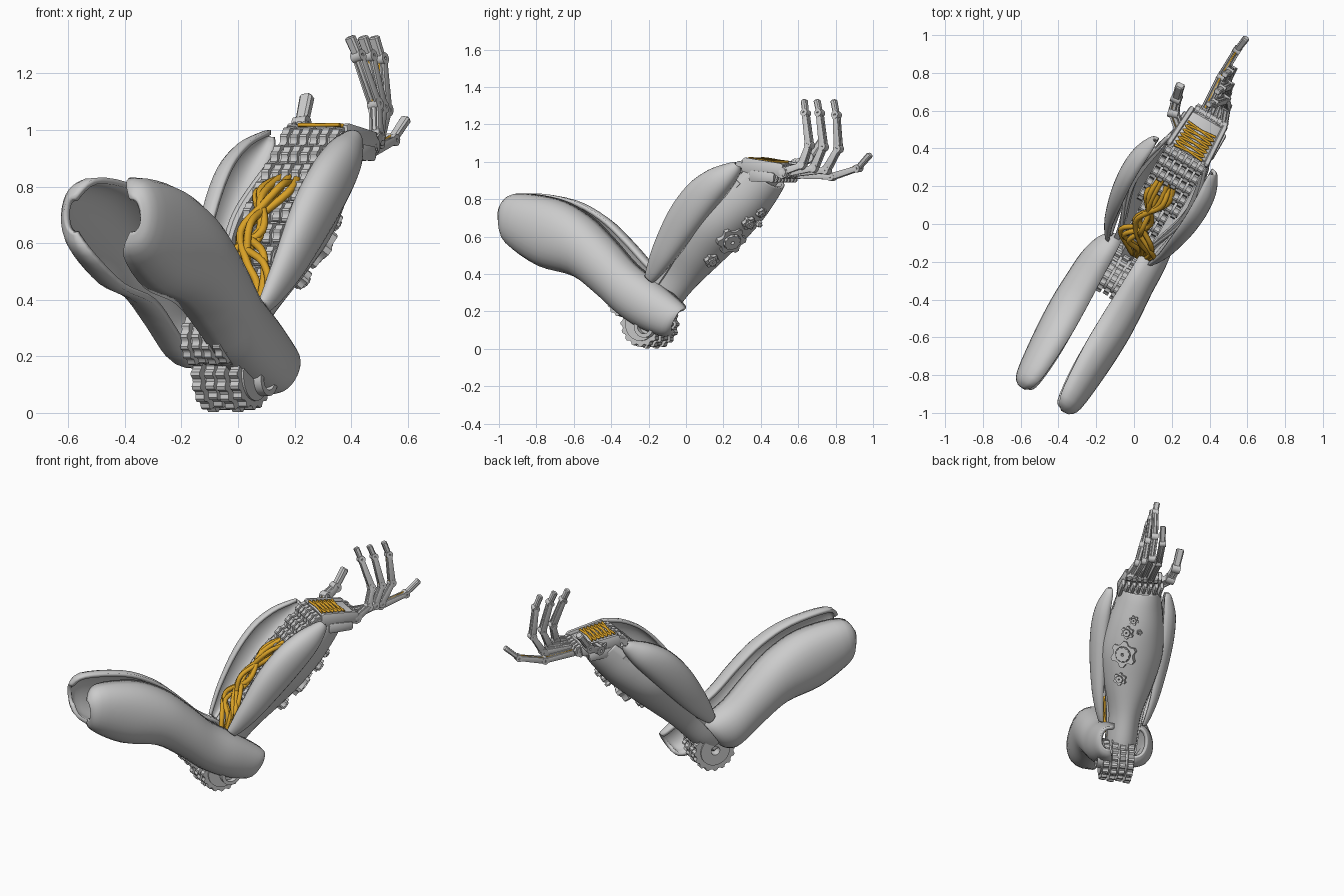
import bpy, math, random
from mathutils import Vector

if "Cube" in bpy.data.objects:
    bpy.data.objects.remove(bpy.data.objects["Cube"])
random.seed(3)

D = Vector((.5, .866, 0))        # forward direction of the arm
S = Vector((.866, -.5, 0))       # sideways direction
Z = Vector((0, 0, 1))
O = Vector((.043, -.025, 0))
orange = bpy.data.materials.new("cable_orange")
orange.diffuse_color = (.7, .36, .02, 1)
orange.use_nodes = True
orange.node_tree.nodes["Principled BSDF"].inputs["Base Color"].default_value = orange.diffuse_color


def L(w, u, z):                  # arm frame: side, forward, up
    return O + S * w + D * u + Z * z


def P(t, n, w=0):                # forearm frame: along, above, side
    return L(w, -.18 + .665 * t - .747 * n, .13 + .747 * t + .665 * n)


NO = P(0, 1) - P(0, 0)


def spline(rows, k):             # smooth in-between rows of numbers
    out = []
    for i in range(len(rows) - 1):
        a, b, c, d = (rows[max(0, min(len(rows) - 1, i + j))] for j in (-1, 0, 1, 2))
        for s in range(k):
            f = s / k
            out.append([.5 * (2 * q + (r - p) * f + (2 * p - 5 * q + 4 * r - e) * f * f
                              + (3 * q - p - 3 * r + e) * f ** 3)
                        for p, q, r, e in zip(a, b, c, d)])
    return out + [list(rows[-1])]


def loft(name, rows, wrap_rows=False, wrap_cols=False, caps=False, thick=0, angle=35):
    m, k = len(rows), len(rows[0])
    faces = [(i * k + j, i * k + (j + 1) % k, (i + 1) % m * k + (j + 1) % k, (i + 1) % m * k + j)
             for i in range(m if wrap_rows else m - 1) for j in range(k if wrap_cols else k - 1)]
    if caps:
        faces += [tuple(range(k))[::-1], tuple(range((m - 1) * k, m * k))]
    me = bpy.data.meshes.new(name)
    me.from_pydata([v for r in rows for v in r], [], faces)
    ob = bpy.data.objects.new(name, me)
    bpy.context.collection.objects.link(ob)
    bpy.ops.object.select_all(action='DESELECT')
    ob.select_set(True)
    bpy.context.view_layer.objects.active = ob
    bpy.ops.object.mode_set(mode='EDIT')
    bpy.ops.mesh.select_all(action='SELECT')
    bpy.ops.mesh.normals_make_consistent(inside=False)
    bpy.ops.object.mode_set(mode='OBJECT')
    bpy.ops.object.shade_smooth_by_angle(angle=math.radians(angle))
    if thick:
        mod = ob.modifiers.new("thickness", 'SOLIDIFY')
        mod.thickness, mod.offset = thick, 0
    return ob


def gear(name, c, axis, r, width, teeth=14, hole=.55, depth=.14):
    axis = axis.normalized()
    a = axis.orthogonal().normalized()
    b = axis.cross(a)
    rows = []
    for i in range(teeth * 4):
        ro = r if i % 4 < 2 else r * (1 - depth)
        g = math.tau * i / (teeth * 4)
        e = a * math.cos(g) + b * math.sin(g)
        rows.append([c + e * q + axis * h for q, h in
                     ((ro, -width / 2), (ro, width / 2), (r * hole, width / 2), (r * hole, -width / 2))])
    loft(name, rows, True, True)


def gear_row(name, c, r, half, count, teeth=14, depth=.09):
    for i in range(count):
        w = -half + 2 * half * (i + .5) / count
        gear(f"{name}_{i}", c + S * w, S, r * (1 - .06 * (i % 2)), 1.4 * half / count, teeth, .6, depth)
    gear(name + "_axle", c, S, r * .7, half * 2, 8, .3, 0)


def block(name, p0, p1, w0, w1, h0, h1):   # tapered bar with chamfered edges
    d = (p1 - p0).normalized()
    s = (S - d * S.dot(d)).normalized()
    up = s.cross(d)
    sec = [(1, .55), (.65, 1), (-.65, 1), (-1, .55), (-1, -.55), (-.65, -1), (.65, -1), (1, -.55)]
    rows = [[p0.lerp(p1, f) + s * x * (w0 + (w1 - w0) * f) * q / 2 + up * y * (h0 + (h1 - h0) * f) * q / 2
             for x, y in sec] for f, q in ((0, .75), (.06, 1), (.94, 1), (1, .75))]
    loft(name, rows, False, True, True, angle=25)


def cable(name, pts, r):
    cu = bpy.data.curves.new(name, 'CURVE')
    cu.dimensions, cu.bevel_depth, cu.bevel_resolution, cu.use_fill_caps = '3D', r, 2, True
    sp = cu.splines.new('POLY')
    fine = spline(pts, 6)
    sp.points.add(len(fine) - 1)
    for q, v in zip(sp.points, fine):
        q.co = (*v, 1)
    sp.use_smooth = True
    ob = bpy.data.objects.new(name, cu)
    cu.materials.append(orange)
    bpy.context.collection.objects.link(ob)


def cup(top, bot, w0, w1, frame, side):    # one hollow cross-section bulging outwards
    row = []
    for i in range(15):
        a = -math.pi / 2 + math.pi * i / 14
        f = .5 + .5 * math.sin(a)
        w = w0 + (w1 - w0) * max(0, math.cos(a)) ** .65
        row.append(frame([b + (t - b) * f for t, b in zip(top, bot)], w * side))
    return row


# upper arm: pair of big shells; top u,z / bottom u,z / inner and outer side
UP = [(-1.04, .755, -1.03, .64, .11, .15), (-.97, .82, -1.0, .56, .065, .185), (-.72, .79, -.82, .45, .045, .21),
      (-.53, .70, -.60, .395, .045, .22), (-.38, .575, -.44, .29, .05, .215), (-.24, .44, -.30, .18, .055, .205),
      (-.09, .34, -.17, .11, .06, .2), (.05, .24, -.04, .075, .08, .18), (.08, .21, .01, .1, .1, .16)]
UP_LEFT = UP[:6] + [(-.13, .37, -.24, .17, .06, .18), (-.1, .33, -.2, .19, .07, .15)]
# forearm: pair of side panels; along / top / bottom / inner and outer side
FORE = [(.22, .145, .1, .12, .14), (.28, .165, .085, .13, .165), (.4, .2, .07, .145, .2), (.6, .24, .06, .155, .235),
        (.78, .24, .055, .165, .25), (.92, .2, .055, .165, .24), (1.02, .14, .07, .16, .205), (1.05, .115, .09, .165, .185)]
for side, tag, up in ((1, "right", UP), (-1, "left", UP_LEFT)):
    loft("upper_arm_shell_" + tag, [cup(r[:2], r[2:4], r[4], r[5], lambda q, w: L(w, *q), side)
                                    for r in spline(up, 4)], thick=.022, angle=50)
    loft("forearm_panel_" + tag, [cup((r[0], r[1]), (r[0], r[2]), r[3], r[4], lambda q, w: P(*q, w), side)
                                  for r in spline(FORE, 4)], thick=.018, angle=50)
    # slim rail along each hull rim
    loft("forearm_rail_" + tag, [[P(t, n + y, side * (w + x)) for x, y in
                                  ((-.015, -.02), (.015, -.02), (.015, .02), (-.015, .02))]
                                 for t, n, w in spline([(.05, .08, .08), (.3, .09, .1), (.65, .08, .165),
                                                        (.98, .05, .135)], 6)], False, True, True)

# forearm hull: along / half width / bottom / rim
HULL = [(.03, .07, -.03, .08), (.12, .085, -.045, .1), (.3, .095, -.05, .11), (.5, .15, -.075, .11), (.68, .18, -.1, .1),
        (.85, .165, -.115, .085), (1.0, .135, -.11, .07), (1.07, .12, -.1, .06)]


def hull_point(t, hw, bot, rim, a):
    return P(t, rim - (rim - bot) * math.sin(a) ** .8, hw * math.cos(a))


loft("forearm_hull", [[hull_point(*r, max(0, math.pi * i / 20 - 1e-9)) for i in range(21)] for r in spline(HULL, 5)],
     thick=.016, angle=50)

# studs and gears on the underside of the hull
for i, (t, w, n, r, teeth) in enumerate([(.69, .075, -.095, .082, 6), (.53, .075, -.075, .04, 6), (.83, .07, -.112, .04, 6),
                                         (.91, .04, -.115, .03, 6), (.84, .0, -.125, .018, 5)]):
    ax = S * (w * 7) - NO
    gear(f"underside_gear_{i}", P(t, n, w), ax, r, .035, teeth, .6, .22)
    gear(f"underside_hub_{i}", P(t, n, w) + ax.normalized() * .008, ax, r * .58, .04, 10, .2, .12)

# elbow and upper-arm joint gears
gear_row("elbow_gears", L(.03, -.18, .135), .132, .1, 4, 16)
gear_row("upper_joint_gears", L(.025, -.31, .26), .095, .085, 4, 14)
block("elbow_link", L(.02, -.32, .26), L(.02, -.15, .15), .16, .16, .09, .1)
gear("elbow_cap_ring", L(.14, -.14, .12), S, .06, .04, 12, .65, 0)
block("forearm_core", P(.0, .03), P(.95, 0), .08, .14, .08, .08)

# rows of gears along the open top of the forearm
for i, t in enumerate((.36, .46, .56, .66, .76, .85, .94, 1.03)):
    gear_row(f"forearm_gears_{i}", P(t, .065 + .04 * math.sin(t * 2.6), .01), .058,
             .08 if i < 3 else .12, 4 if i < 3 else 6, 10)

# main cable bundle
for i in range(7):
    s = i / 6 * 2 - 1
    j = lambda q: random.uniform(-q, q)
    pts = [P(.14, .07, .05 + s * .03), P(.26 + j(.03), .14, .06 + s * .07), P(.38 + j(.03), .18 + j(.02), s * .1 + j(.02)),
           P(.52 + j(.04), .2 + j(.03), -.02 - s * .06 + j(.03)), P(.68 + j(.04), .18 + j(.02), s * .06 - .01),
           P(.8 + j(.05), .12, -.02 + s * .05)]
    cable(f"forearm_cable_{i}", pts, .014)

# wrist and palm
block("wrist", P(.95, 0), L(.01, .56, .95), .2, .21, .1, .09)
block("palm", L(.01, .46, .98), L(.01, .68, .95), .23, .2, .07, .07)
for i in range(8):
    w = -.11 + .24 * i / 7
    block(f"wrist_fin_{i}", L(w, .5, .925), L(w, .65, .915), .024, .024, .06, .05)
for sgn in (1, -1):
    block(f"palm_edge_{sgn}", L(.01 + sgn * .115, .45, .985), L(.01 + sgn * .1, .69, .955), .03, .03, .08, .07)
gear_row("knuckle_gears", L(.02, .685, .945), .038, .1, 6, 8)
zig = [L(.01 + .085 * (-1) ** i, .47 + i * .024, 1.018 - .003 * i) for i in range(7)]
cable("palm_cord_a", zig, .007)
cable("palm_cord_b", [v - S * 2 * (v - L(.01, 0, 0)).dot(S) for v in zig], .007)

# fingers and thumb: joint positions, then width
FINGERS = {
    "first_finger": ([(.47, .5, .94), (.49, .62, .98), (.485, .66, 1.09), (.425, .64, 1.26), (.395, .632, 1.33)], .04),
    "second_finger": ([(.44, .54, .94), (.49, .685, .965), (.505, .735, 1.08), (.465, .715, 1.26), (.44, .70, 1.33)], .04),
    "third_finger": ([(.405, .57, .94), (.49, .75, .955), (.52, .815, 1.07), (.505, .805, 1.25), (.48, .79, 1.33)], .04),
    "straight_finger": ([(.36, .58, .93), (.46, .78, .92), (.545, .92, .965), (.595, .985, 1.04)], .038),
    "thumb": ([(.24, .51, .97), (.21, .59, .985), (.225, .665, 1.02), (.245, .735, 1.12)], .05)}
for name, (pts, wd) in FINGERS.items():
    pts = [Vector(p) for p in pts]
    for i, (a, b) in enumerate(zip(pts, pts[1:])):
        k = wd * (1 - .04 * i)
        d = (b - a).normalized()
        s = (S - d * S.dot(d)).normalized()
        tip = i == len(pts) - 2
        block(f"{name}_bone_{i}", a, b, k * (.95 if tip else .5), k * (1.05 if tip else .5), k * .8, k * .85)
        if not tip:
            for g in (1, -1):
                block(f"{name}_rail_{i}_{g}", a + s * g * k * .4, b + s * g * k * .4, k * .3, k * .3, k, k * .75)
        if i:
            gear(f"{name}_joint_{i}", a, s, k * .6, k * 1.15, 8, .3, 0)
    cable(name + "_cord", [p + Z.lerp(-D, .7 if name != "straight_finger" else .2) * wd * .5 for p in pts[:-1]], .005)
